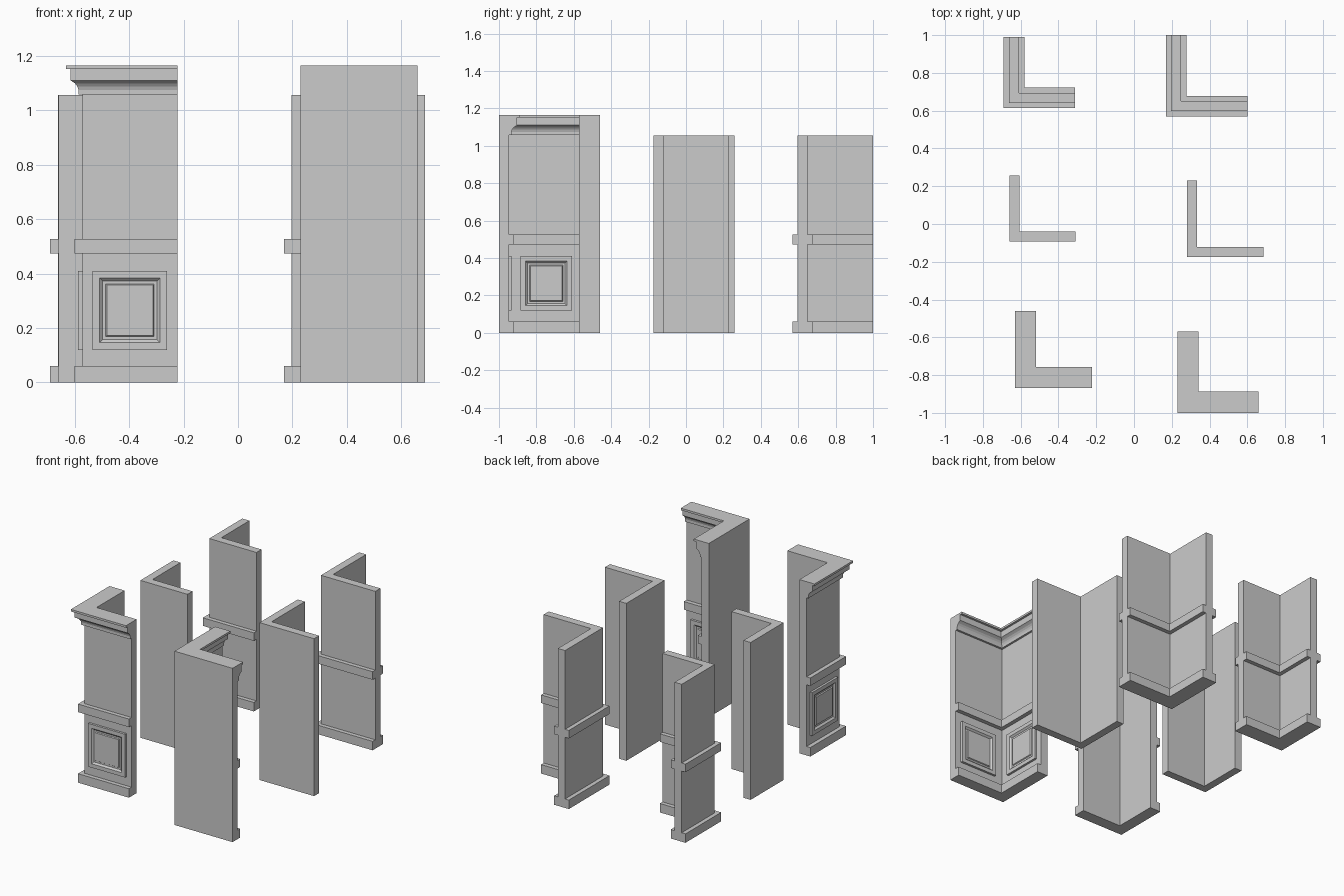
import bpy, bmesh

if "Cube" in bpy.data.objects:
    bpy.data.objects.remove(bpy.data.objects["Cube"])

WALL = 0.053   # wall thickness
TRIM = 0.028   # projection of skirting and rail


def finish(bm, name):
    mesh = bpy.data.meshes.new(name)
    bm.to_mesh(mesh)
    bm.free()
    obj = bpy.data.objects.new(name, mesh)
    bpy.context.collection.objects.link(obj)
    return obj


def corner_wall(name, cx, cy, length, outer, inner):
    """Sweep a closed cross-section round an L. Faces are lists of (projection, z)."""
    loop = [(-d, z) for d, z in outer] + [(WALL + d, z) for d, z in reversed(inner)]
    bm = bmesh.new()
    sections = [
        [bm.verts.new((cx + length, cy + o, z)) for o, z in loop],
        [bm.verts.new((cx + o, cy + o, z)) for o, z in loop],
        [bm.verts.new((cx + o, cy + length, z)) for o, z in loop],
    ]
    n = len(loop)
    for a, b in zip(sections, sections[1:]):
        for i in range(n):
            j = (i + 1) % n
            bm.faces.new((a[i], a[j], b[j], b[i]))
    bm.faces.new(sections[0])
    bm.faces.new(sections[2])
    bmesh.ops.recalc_face_normals(bm, faces=bm.faces)
    return finish(bm, name)


def panel(name, cx, cy, centre, offset, side, swap):
    """Raised panel with a sunk groove around its field, on one arm of the L."""
    rings = [(0, 0), (0, 0.015), (0.026, 0.015), (0.037, 0.004),
             (0.048, 0.004), (0.052, 0.010)]          # (inset, projection)
    half, z0, z1 = 0.137, 0.12, 0.41
    bm = bmesh.new()
    loops = []
    for inset, d in rings:
        h = half - inset
        loop = []
        for u, z in ((-h, z0 + inset), (h, z0 + inset), (h, z1 - inset), (-h, z1 - inset)):
            along, across = centre + u, offset + side * d
            x, y = (across, along) if swap else (along, across)
            loop.append(bm.verts.new((cx + x, cy + y, z)))
        loops.append(loop)
    for a, b in zip(loops, loops[1:]):
        for i in range(4):
            j = (i + 1) % 4
            bm.faces.new((a[i], a[j], b[j], b[i]))
    bm.faces.new(loops[-1])
    back = bm.faces.new(loops[0])
    bmesh.ops.recalc_face_normals(bm, faces=bm.faces)
    bmesh.ops.delete(bm, geom=[back], context='FACES_ONLY')
    return finish(bm, name)


# Wall face profiles, bottom to top
def plain(top):
    return [(0, 0), (0, top)]


skirting_and_rail = [(TRIM, 0), (TRIM, 0.06), (0, 0.06), (0, 0.473),
                     (TRIM, 0.473), (TRIM, 0.527), (0, 0.527)]
trimmed = skirting_and_rail + [(0, 1.055)]
cornice = [(0, 1.057), (0.014, 1.057), (0.014, 1.075), (0.018, 1.087), (0.026, 1.098),
           (0.036, 1.105), (0.044, 1.11), (0.044, 1.151), (0.059, 1.151), (0.059, 1.165)]
ornate = skirting_and_rail + cornice

# Back row: trim on both faces
corner_wall("trimmed_corner_short", -0.662, 0.641, 0.35, trimmed, trimmed)
corner_wall("trimmed_corner_long", 0.197, 0.597, 0.403, trimmed, trimmed)

# Middle row: plain walls
corner_wall("plain_corner_short", -0.66, -0.092, 0.35, plain(1.055), plain(1.055))
corner_wall("plain_corner_long", 0.281, -0.174, 0.405, plain(1.055), plain(1.055))

# Front row: ornate outside corner and ornate inside corner
corner_wall("ornate_outside_corner", -0.572, -0.81, 0.35, ornate, plain(1.165))
corner_wall("ornate_inside_corner", 0.229, -1.0, 0.431, plain(1.165), ornate)

# Panels on both arms of the ornate corners
for swap, label in ((False, "front"), (True, "side")):
    panel("outside_panel_" + label, -0.572, -0.81, 0.175, 0, -1, swap)
    panel("inside_panel_" + label, 0.229, -1.0, 0.253, WALL, 1, swap)
